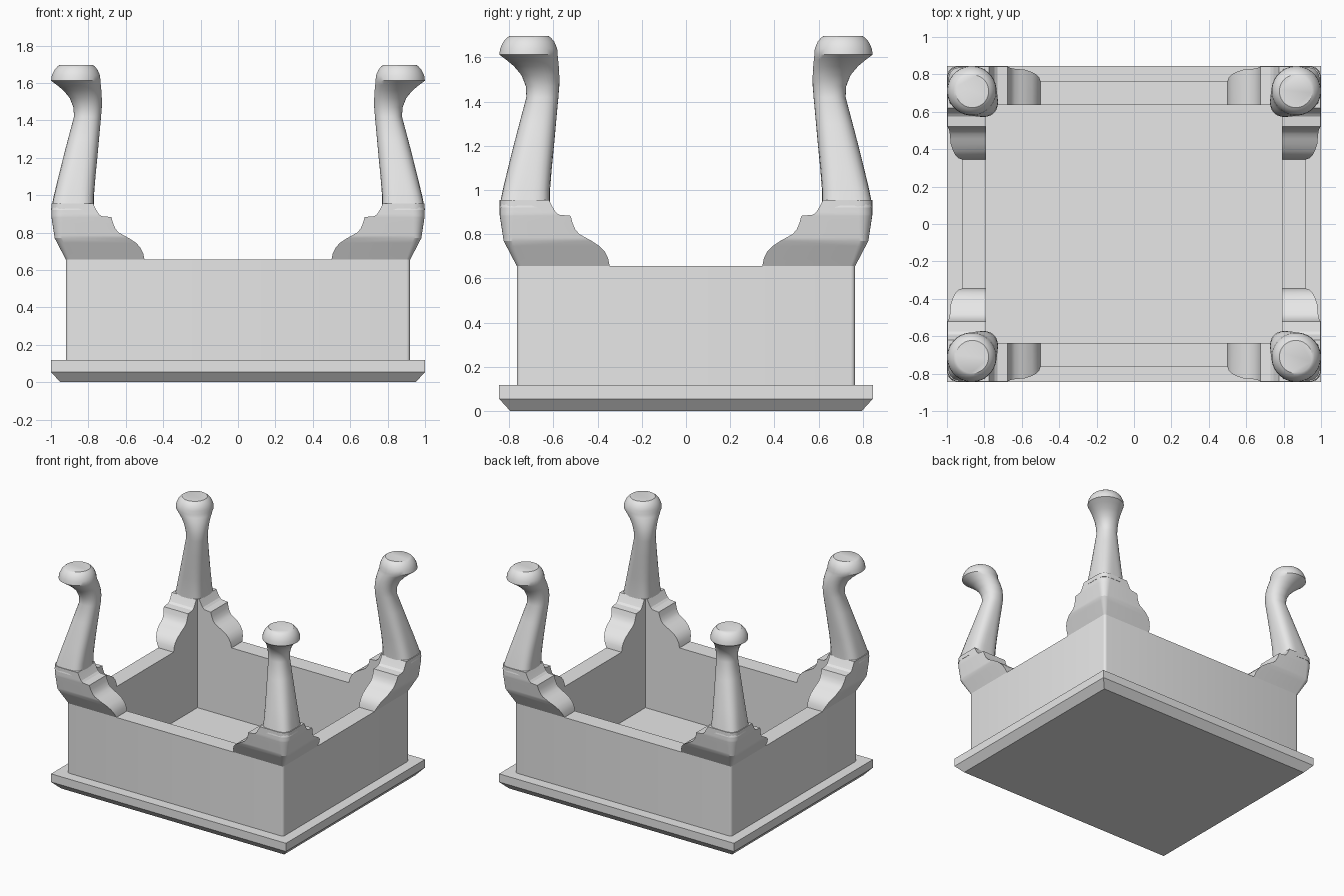
import bpy
import bmesh
from math import sin, cos, pi, radians

if "Cube" in bpy.data.objects:
    bpy.data.objects.remove(bpy.data.objects["Cube"], do_unlink=True)

grey = bpy.data.materials.new("plain grey")
grey.use_nodes = True
grey.diffuse_color = (0.8, 0.8, 0.8, 1)
grey.node_tree.nodes["Principled BSDF"].inputs["Base Color"].default_value = (0.8, 0.8, 0.8, 1)

OFF = 0.155  # the top is this much shallower (y) than wide (x), per side


def loft(bm, rings, caps=True, closed=False):
    """Skin a stack of equal-length point rings."""
    loops = [[bm.verts.new(p) for p in ring] for ring in rings]
    pairs = list(zip(loops, loops[1:]))
    if closed:
        pairs.append((loops[-1], loops[0]))
    for a, b in pairs:
        for i in range(len(a)):
            j = (i + 1) % len(a)
            bm.faces.new((a[i], a[j], b[j], b[i]))
    if caps:
        bm.faces.new(loops[0][::-1])
        bm.faces.new(loops[-1])


def finish(name, bm, angle, mirror=False):
    bmesh.ops.recalc_face_normals(bm, faces=bm.faces)
    mesh = bpy.data.meshes.new(name)
    bm.to_mesh(mesh)
    bm.free()
    mesh.materials.append(grey)
    mesh.shade_smooth()
    mesh.set_sharp_from_angle(angle=radians(angle))
    obj = bpy.data.objects.new(name, mesh)
    bpy.context.collection.objects.link(obj)
    if mirror:
        mod = obj.modifiers.new("four corners", "MIRROR")
        mod.use_axis = (True, True, False)
        mod.use_mirror_merge = False
    return obj


def rect(x, z):
    y = x - OFF
    return [(x, y, z), (-x, y, z), (-x, -y, z), (x, -y, z)]


# Table top, lying face down, with its chamfered rim
bm = bmesh.new()
loft(bm, [rect(0.95, 0), rect(1, 0.055), rect(1, 0.118)])
finish("table_top", bm, 20)

# Apron frame with softened outer corners
OUT, INN, RIM = 0.92, 0.79, 0.655
bm = bmesh.new()
loft(bm, [rect(OUT, 0.11), rect(OUT, RIM), rect(INN, RIM), rect(INN, 0.11)], False, True)
corners = [e for e in bm.edges
           if all(abs(v.co.x) > 0.9 for v in e.verts)
           and abs(e.verts[0].co.z - e.verts[1].co.z) > 0.1]
bmesh.ops.bevel(bm, geom=corners, offset=0.02, segments=4, profile=0.5, affect="EDGES")
finish("apron", bm, 30)


# Scrolled corner brackets: L-shaped sections that shrink towards the leg
def knee(z):
    """Outer face of the knee at height z."""
    if z < 0.77:
        return OUT + 0.06 * (z - RIM) / (0.77 - RIM)
    return min(0.998, 0.98 + 0.02 * (z - 0.77) / 0.13)


def bracket_ring(z, end):
    f = knee(z)
    r = 0.02 + 0.045 * min(1, (z - RIM) / 0.25)
    arc = [(f - r + r * sin(t), f - r + r * cos(t))
           for t in (k * pi / 12 for k in range(7))]
    pts = [(end, INN), (end, f)] + arc + [(f, end), (INN, end), (INN, INN)]
    return [(u, v - OFF, z) for u, v in pts]


scroll = [(RIM, 0.5), (0.69, 0.507), (0.72, 0.522), (0.745, 0.545), (0.77, 0.583),
          (0.785, 0.61), (0.8, 0.637), (0.82, 0.655), (0.85, 0.668), (0.883, 0.677),
          (0.888, 0.73), (0.9, 0.745), (0.92, 0.757), (0.955, 0.775)]
bm = bmesh.new()
loft(bm, [bracket_ring(z, end) for z, end in scroll])
finish("corner_bracket", bm, 19, mirror=True)


# Curved legs ending in round pad feet: height, inner edge, outer edge, squareness
def leg_ring(z, inner, outer, n, count=32):
    c, h = (inner + outer) / 2, (outer - inner) / 2
    ring = []
    for k in range(count):
        t = 2 * pi * k / count + pi / count
        u, v = cos(t), sin(t)
        s = h / (abs(u) ** n + abs(v) ** n) ** (1 / n)
        ring.append((c + s * u, c + s * v - OFF, z))
    return ring


leg = [(0.92, 0.772, 1.0, 4.2), (1.0, 0.77, 0.984, 3.6), (1.1, 0.762, 0.96, 3.1),
       (1.2, 0.752, 0.935, 2.7), (1.3, 0.743, 0.909, 2.5), (1.42, 0.732, 0.877, 2.3),
       (1.47, 0.728, 0.88, 2.2), (1.52, 0.728, 0.9, 2.1), (1.56, 0.73, 0.934, 2),
       (1.59, 0.733, 0.97, 2), (1.612, 0.735, 1.0, 2), (1.64, 0.737, 0.996, 2),
       (1.67, 0.75, 0.982, 2), (1.688, 0.765, 0.966, 2), (1.697, 0.777, 0.953, 2)]
bm = bmesh.new()
loft(bm, [leg_ring(*row) for row in leg])
finish("leg", bm, 35, mirror=True)
